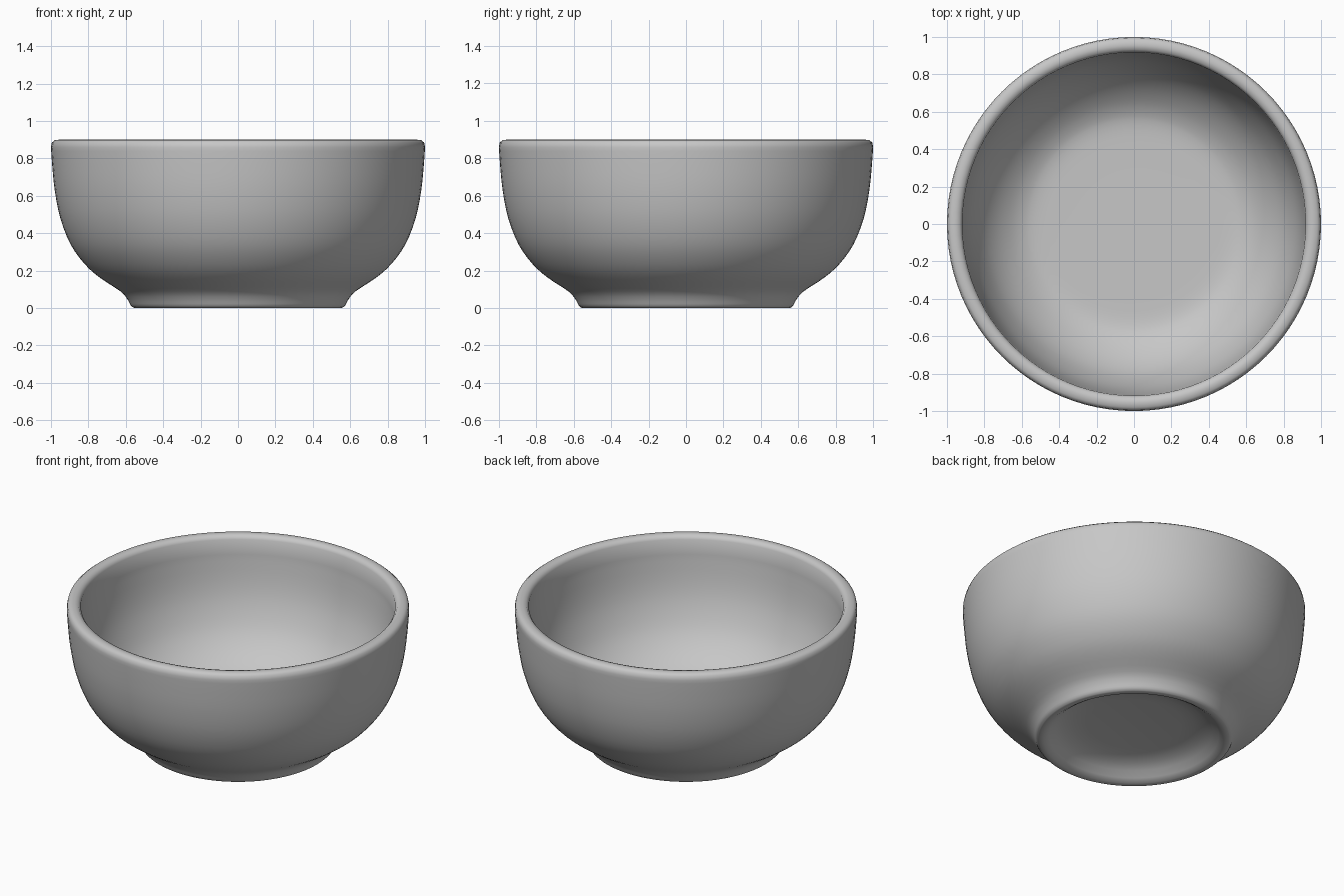
import bpy, bmesh, math
from mathutils import Vector

cube = bpy.data.objects.get("Cube")
if cube:
    bpy.data.objects.remove(cube, do_unlink=True)

# Glazed grey clay
clay = bpy.data.materials.new("grey_clay")
clay.use_nodes = True
grey = (0.57, 0.57, 0.57, 1)
clay.diffuse_color = grey
clay.node_tree.nodes["Principled BSDF"].inputs["Base Color"].default_value = grey

# Cross-section (radius, height): recess under the foot, outer wall, rim, inside
recess = [(0, .1), (.28, .098), (.35, .09), (.41, .075), (.46, .05), (.495, .02), (.525, 0)]
outer = [(.555, 0), (.572, .012), (.592, .048), (.63, .09), (.74, .163), (.82, .235),
         (.895, .34), (.95, .48), (.98, .63), (.994, .77), (1, .86)]
rim = [(.995, .885), (.98, .897), (.955, .9), (.932, .895), (.918, .875)]
inner = [(.915, .78), (.897, .63), (.866, .5), (.81, .37), (.745, .28),
         (.67, .212), (.6, .17), (.53, .15), (.4, .145), (0, .145)]


def smooth_curve(points, cuts=3):
    """Catmull-Rom curve through the points."""
    pts = [Vector(p) for p in points]
    pts = [pts[0]] + pts + [pts[-1]]
    curve = []
    for a, b, c, d in zip(pts, pts[1:], pts[2:], pts[3:]):
        for i in range(cuts):
            t = i / cuts
            curve.append(b + (c - a) * t / 2 + (a - b * 2.5 + c * 2 - d / 2) * t**2
                         + ((b - c) * 3 + d - a) * t**3 / 2)
    return curve + [pts[-1]]


def lathe(name, profile, steps):
    """Spin a radius/height profile around the z axis."""
    bm = bmesh.new()
    verts = [bm.verts.new((r, 0, z)) for r, z in profile]
    edges = [bm.edges.new(pair) for pair in zip(verts, verts[1:])]
    bmesh.ops.spin(bm, geom=verts + edges, cent=Vector(), axis=Vector((0, 0, 1)),
                   angle=math.tau, steps=steps, use_duplicate=False)
    bmesh.ops.remove_doubles(bm, verts=bm.verts, dist=0.0005)
    bmesh.ops.recalc_face_normals(bm, faces=bm.faces)
    mesh = bpy.data.meshes.new(name)
    bm.to_mesh(mesh)
    bm.free()
    obj = bpy.data.objects.new(name, mesh)
    bpy.context.collection.objects.link(obj)
    return obj


profile = recess + smooth_curve(outer) + rim + smooth_curve(inner)
bowl = lathe("bowl", profile, 96)
bowl.data.materials.append(clay)
bpy.context.view_layer.objects.active = bowl
bowl.select_set(True)
bpy.ops.object.shade_smooth_by_angle(angle=math.radians(50))
